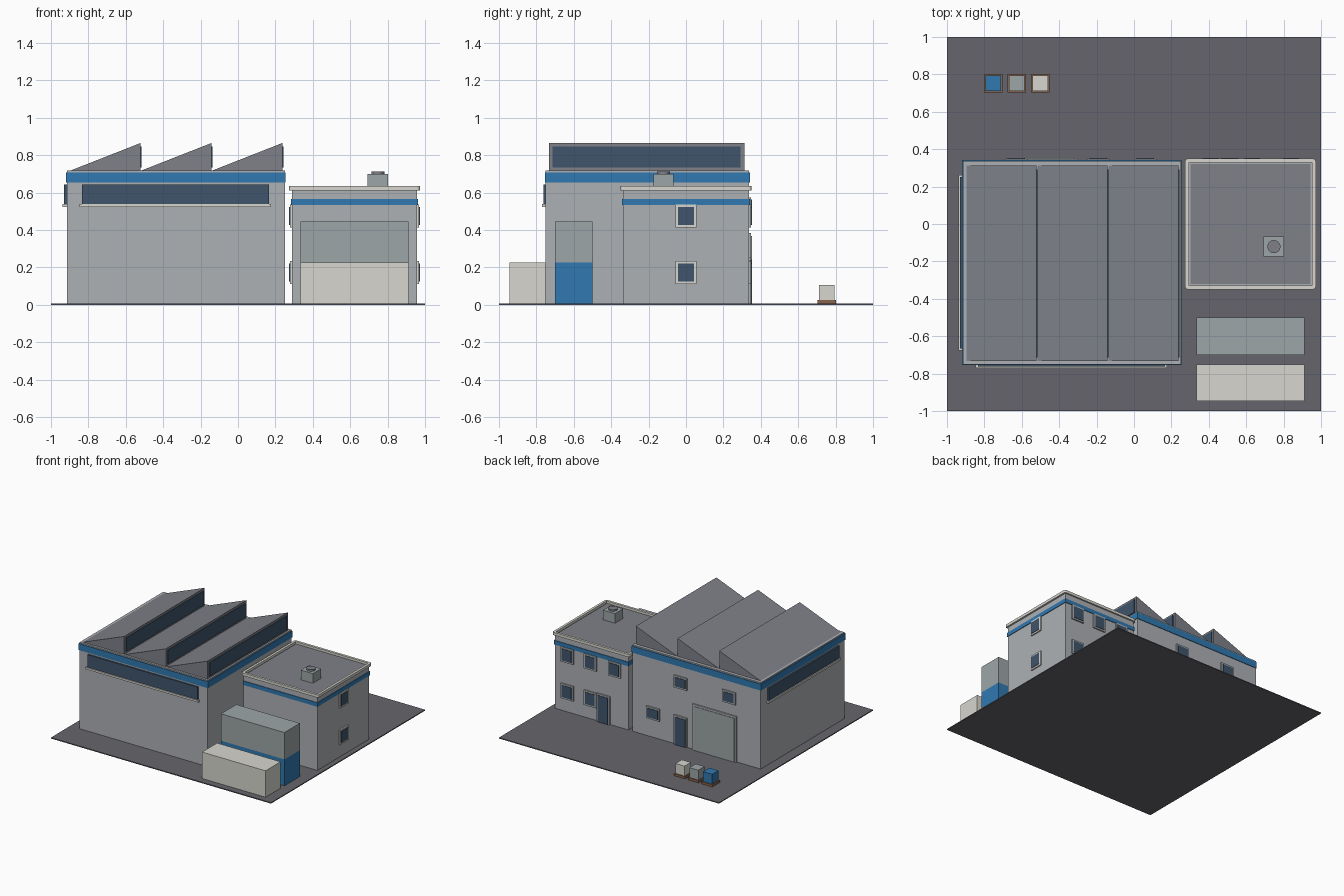
import bpy, bmesh
from math import pi

if "Cube" in bpy.data.objects:
    bpy.data.objects.remove(bpy.data.objects["Cube"])

COLORS = {
    "asphalt": (0.13, 0.13, 0.15), "wall": (0.42, 0.44, 0.46), "roof": (0.21, 0.22, 0.25),
    "blue": (0.03, 0.19, 0.44), "glass": (0.05, 0.09, 0.15), "cream": (0.68, 0.67, 0.62),
    "metal": (0.34, 0.38, 0.39), "wood": (0.25, 0.13, 0.07),
}
MATS = {}
for key, rgb in COLORS.items():
    MATS[key] = bpy.data.materials.new(key)
    MATS[key].diffuse_color = (*rgb, 1)


def finish(bm, name, mat):
    bmesh.ops.recalc_face_normals(bm, faces=bm.faces)
    me = bpy.data.meshes.new(name)
    bm.to_mesh(me)
    bm.free()
    me.materials.append(MATS[mat])
    ob = bpy.data.objects.new(name, me)
    bpy.context.collection.objects.link(ob)
    return ob


def box_bm(x, y, z):
    bm = bmesh.new()
    bmesh.ops.create_cube(bm, size=1)
    for v in bm.verts:
        v.co = [(r[0] + r[1]) / 2 + c * (r[1] - r[0]) for c, r in zip(v.co, (x, y, z))]
    return bm


def box(name, mat, x, y, z):
    return finish(box_bm(x, y, z), name, mat)


def panel(name, axis, wall, out, c, z, w, h, frame=0.013, mat="glass", frame_mat="cream"):
    """Framed pane on a wall facing along axis ('x' or 'y'), out = +1 or -1."""
    def slab(n, m, half, z0, z1, depth):
        side = (c - half, c + half)
        deep = sorted((wall - out * 0.005, wall + out * depth))
        xy = (deep, side) if axis == "x" else (side, deep)
        box(n, m, *xy, (z0, z1))
    slab(name + "_frame", frame_mat, w / 2, z, z + h, 0.011)
    bottom = z if z < 0.02 else z + frame
    slab(name + "_pane", mat, w / 2 - frame, bottom, z + h - frame, 0.015)


# Yard
box("yard", "asphalt", (-1, 1), (-1, 1), (0, 0.008))

# Main hall
HX, HY = (-0.915, 0.25), (-0.75, 0.337)
box("hall_walls", "wall", HX, HY, (0.005, 0.718))
box("hall_blue_band", "blue", (HX[0] - .005, HX[1] + .005), (HY[0] - .005, HY[1] + .005), (0.655, 0.708))

# Sawtooth roof with glazed vertical sides
for i in range(3):
    x0 = -0.9 + i * 0.379
    x1 = x0 + 0.379
    bm = bmesh.new()
    tri = [bm.verts.new((x, -0.733, z)) for x, z in ((x0, 0.716), (x1, 0.716), (x1, 0.865))]
    face = bm.faces.new(tri)
    ext = bmesh.ops.extrude_face_region(bm, geom=[face])
    for v in ext["geom"]:
        if isinstance(v, bmesh.types.BMVert):
            v.co.y = 0.312
    finish(bm, f"sawtooth_{i}", "roof")
    box(f"sawtooth_glass_{i}", "glass", (x1 - 0.005, x1 + 0.006), (-0.713, 0.292), (0.733, 0.847))

# Long strip windows and sills on front and left
box("front_strip_glass", "glass", (-0.835, 0.165), (-0.763, -0.745), (0.537, 0.643))
box("front_strip_sill", "cream", (-0.847, 0.177), (-0.771, -0.745), (0.523, 0.539))
box("left_strip_glass", "glass", (-0.929, -0.91), (-0.665, 0.25), (0.537, 0.643))
box("left_strip_sill", "cream", (-0.937, -0.91), (-0.677, 0.262), (0.523, 0.539))

# Hall back wall: windows, door and loading gate
for i, (x, z) in enumerate(((-0.63, 0.475), (-0.19, 0.475), (0.06, 0.155))):
    panel(f"hall_window_{i}", "y", HY[1], 1, x, z, 0.12, 0.1, frame_mat="wall")
panel("hall_door", "y", HY[1], 1, -0.19, 0.004, 0.12, 0.245, frame_mat="wall")
panel("loading_gate", "y", HY[1], 1, -0.5, 0.004, 0.4, 0.38, 0.016, "metal", "wall")

# Office block
OX, OY = (0.288, 0.957), (-0.337, 0.337)
box("office_walls", "wall", OX, OY, (0.005, 0.615))
box("office_blue_band", "blue", (OX[0] - .005, OX[1] + .005), (OY[0] - .005, OY[1] + .005), (0.533, 0.566))

# Parapet ring with rounded corners
bm = box_bm((OX[0] - .015, OX[1] + .015), (OY[0] - .012, OY[1] + .012), (0.612, 0.635))
top = max(bm.faces, key=lambda f: f.calc_center_median().z)
bmesh.ops.inset_region(bm, faces=[top], thickness=0.028)
ext = bmesh.ops.extrude_discrete_faces(bm, faces=[top])
bmesh.ops.translate(bm, verts=ext["faces"][0].verts, vec=(0, 0, -0.02))
corners = [e for e in bm.edges if abs(e.verts[0].co.z - e.verts[1].co.z) > 0.022]
bmesh.ops.bevel(bm, geom=corners, offset=0.014, segments=3, profile=0.5, affect="EDGES")
finish(bm, "parapet", "cream")
box("office_roof", "roof", (0.301, 0.944), (-0.321, 0.321), (0.61, 0.621))

# Roof vent
box("vent_box", "metal", (0.693, 0.803), (-0.175, -0.068), (0.615, 0.7))
bpy.ops.mesh.primitive_cylinder_add(vertices=24, radius=0.035, depth=0.02, location=(0.748, -0.121, 0.703))
fan = bpy.context.object
fan.name = "vent_fan"
fan.data.materials.append(MATS["roof"])
bpy.ops.object.shade_smooth_by_angle(angle=pi / 6)

# Office windows and door
for row, z in enumerate((0.112, 0.413)):
    for out, wall in ((1, OX[1]), (-1, OX[0])):
        panel(f"office_side_window_{row}_{out}", "x", wall, out, 0, z, 0.112, 0.122)
    for x in (0.84, 0.63, 0.41)[:2 + row]:
        panel(f"office_back_window_{row}_{x}", "y", OY[1], 1, x, z, 0.112, 0.122, frame_mat="wall")
panel("office_door", "y", OY[1], 1, 0.512, 0.004, 0.12, 0.235, frame_mat="wall")

# Shipping containers
CX = (0.335, 0.912)
box("container_front", "cream", CX, (-0.945, -0.75), (0.006, 0.225))
box("container_lower", "blue", CX, (-0.7, -0.5), (0.006, 0.225))
box("container_upper", "metal", CX, (-0.7, -0.5), (0.225, 0.446))

# Pallets with crates
for i, mat in enumerate(("blue", "metal", "cream")):
    x, y = -0.752 + i * 0.125, 0.753
    box(f"pallet_{i}", "wood", (x - 0.049, x + 0.049), (y - 0.049, y + 0.049), (0.006, 0.026))
    box(f"crate_{i}", mat, (x - 0.041, x + 0.041), (y - 0.041, y + 0.041), (0.026, 0.107))

for m in bpy.data.materials:
    if m.users and not m.is_grease_pencil:
        m.use_nodes = True
        m.node_tree.nodes["Principled BSDF"].inputs["Base Color"].default_value = m.diffuse_color
